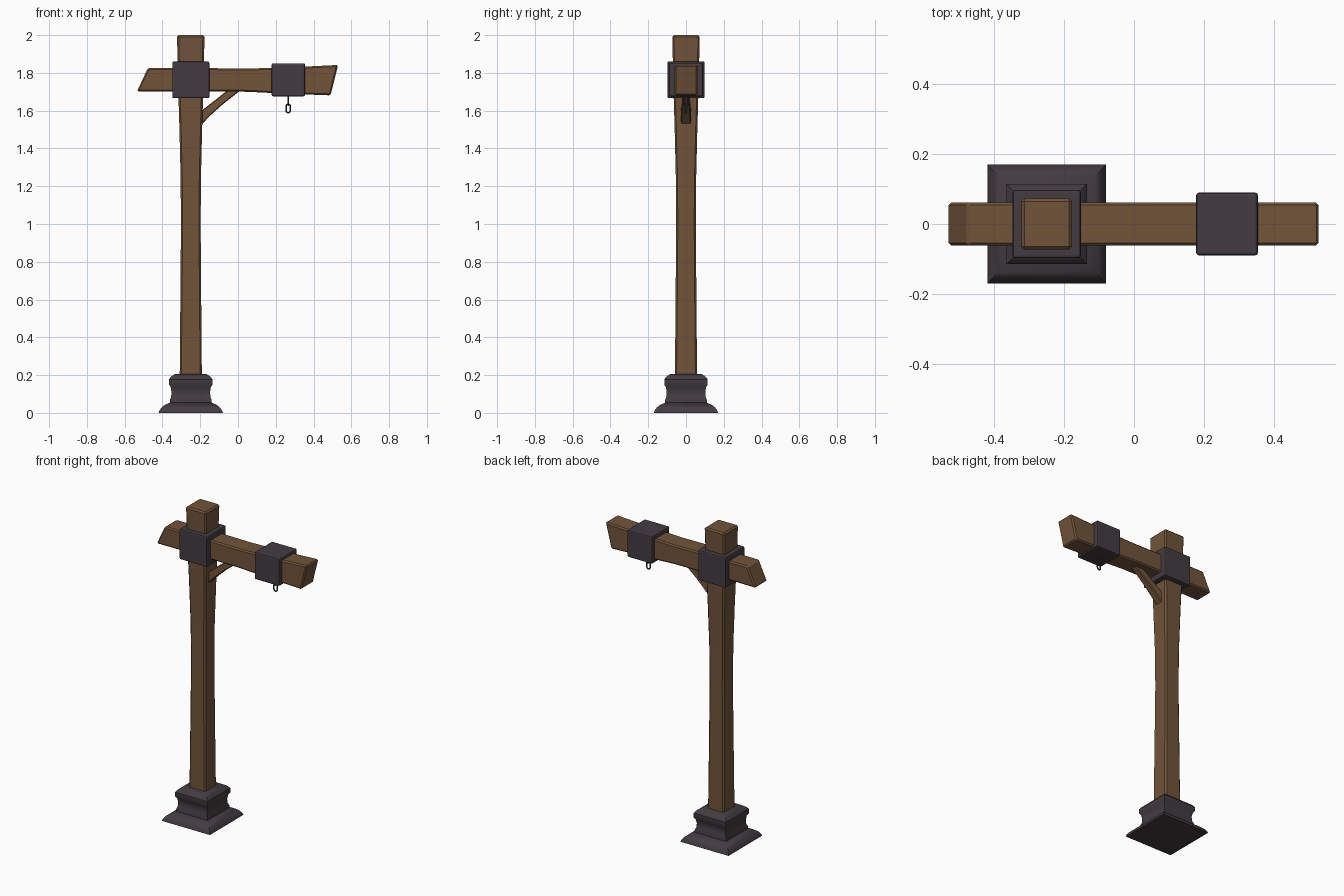
import bpy, bmesh, math
from mathutils import Vector

if "Cube" in bpy.data.objects:
    bpy.data.objects.remove(bpy.data.objects["Cube"])


def material(name, rgb):
    m = bpy.data.materials.new(name)
    m.diffuse_color = (*rgb, 1)
    m.use_nodes = True
    m.node_tree.nodes["Principled BSDF"].inputs["Base Color"].default_value = m.diffuse_color
    return m


WOOD = material("brown wood", (0.165, 0.088, 0.042))
IRON = material("dark iron", (0.056, 0.045, 0.053))
PX = -0.25  # post axis


def loft(name, rings, mat, bevel=0.0, segments=1):
    """Skin four-cornered rings into a closed solid."""
    bm = bmesh.new()
    loops = [[bm.verts.new(p) for p in ring] for ring in rings]
    for a, b in zip(loops, loops[1:]):
        for i in range(4):
            j = (i + 1) % 4
            bm.faces.new((a[i], a[j], b[j], b[i]))
    bm.faces.new(loops[0][::-1])
    bm.faces.new(loops[-1])
    bmesh.ops.recalc_face_normals(bm, faces=bm.faces)
    me = bpy.data.meshes.new(name)
    bm.to_mesh(me)
    bm.free()
    me.materials.append(mat)
    ob = bpy.data.objects.new(name, me)
    bpy.context.collection.objects.link(ob)
    if bevel:
        mod = ob.modifiers.new("soft edges", "BEVEL")
        mod.width = bevel
        mod.segments = segments
        mod.limit_method = "ANGLE"
        mod.angle_limit = math.radians(40)
    return ob


def smooth(ob, angle=35):
    bpy.ops.object.select_all(action="DESELECT")
    ob.select_set(True)
    bpy.context.view_layer.objects.active = ob
    bpy.ops.object.shade_smooth_by_angle(angle=math.radians(angle))


def square(z, h):
    return [(PX + sx * h, sy * h, z) for sx, sy in ((-1, -1), (1, -1), (1, 1), (-1, 1))]


def section(xb, zb, xt, zt, h):
    """Cross-section of a beam running along x: bottom and top points, half depth."""
    return [(xb, -h, zb), (xb, h, zb), (xt, h, zt), (xt, -h, zt)]


# Moulded iron foot
foot = [(0, .17), (.012, .166), (.028, .155), (.042, .138), (.05, .12), (.054, .111),
        (.068, .111), (.085, .104), (.11, .102), (.135, .106), (.15, .115),
        (.178, .115), (.192, .104), (.205, .085)]
smooth(loft("foot", [square(z, h) for z, h in foot], IRON))

# Post, slightly waisted and flaring towards the top
post = [(.15, .059), (.5, .056), (1.0, .052), (1.25, .054), (1.5, .06), (1.7, .066), (2.0, .073)]
loft("post", [square(z, h) for z, h in post], WOOD, .009)

# Cross beam with slanted ends
loft("beam", [section(-.535, 1.702, -.477, 1.826, .062),
              section(-.25, 1.703, -.25, 1.826, .062),
              section(.05, 1.70, .05, 1.823, .062),
              section(.25, 1.690, .25, 1.828, .062),
              section(.49, 1.681, .53, 1.842, .062)], WOOD, .008)

# Iron collars around the joint and the hanging point
for name, x0, x1, z0, z1, h in (("post_collar", -.348, -.152, 1.666, 1.861, .098),
                                ("hanging_collar", .178, .355, 1.676, 1.851, .09)):
    loft(name, [section(x0, z0, x0, z1, h), section(x1, z0, x1, z1, h)], IRON, .008, 2)

# Curved brace tapering up to the beam
brace = [(-.205, 1.515, -.205, 1.59, .027), (-.14, 1.58, -.165, 1.622, .025),
         (-.085, 1.63, -.12, 1.657, .022), (-.035, 1.67, -.075, 1.693, .02),
         (.02, 1.712, -.045, 1.715, .018)]
loft("brace", [section(*r) for r in brace], WOOD, .005)


# Chain links: rounded loops, alternately turned
def link(name, z, half_w, half_h, direction):
    cu = bpy.data.curves.new(name, "CURVE")
    cu.dimensions = "3D"
    cu.bevel_depth = .0045
    cu.bevel_resolution = 1
    sp = cu.splines.new("POLY")
    n = 16
    sp.points.add(n - 1)
    for i, p in enumerate(sp.points):
        a = 2 * math.pi * (i + .5) / n
        side = direction * half_w * math.cos(a)
        up = half_w * math.sin(a) + math.copysign(half_h - half_w, math.sin(a))
        p.co = (.266 + side.x, side.y, z + up, 1)
    sp.use_cyclic_u = True
    cu.materials.append(IRON)
    ob = bpy.data.objects.new(name, cu)
    bpy.context.collection.objects.link(ob)
    bpy.ops.object.select_all(action="DESELECT")
    ob.select_set(True)
    bpy.context.view_layer.objects.active = ob
    bpy.ops.object.convert(target="MESH")
    smooth(bpy.context.object, 50)


link("upper_link", 1.655, .012, .027, Vector((0, 1, 0)))
link("lower_link", 1.612, .0115, .023, Vector((1, 0, 0)))
